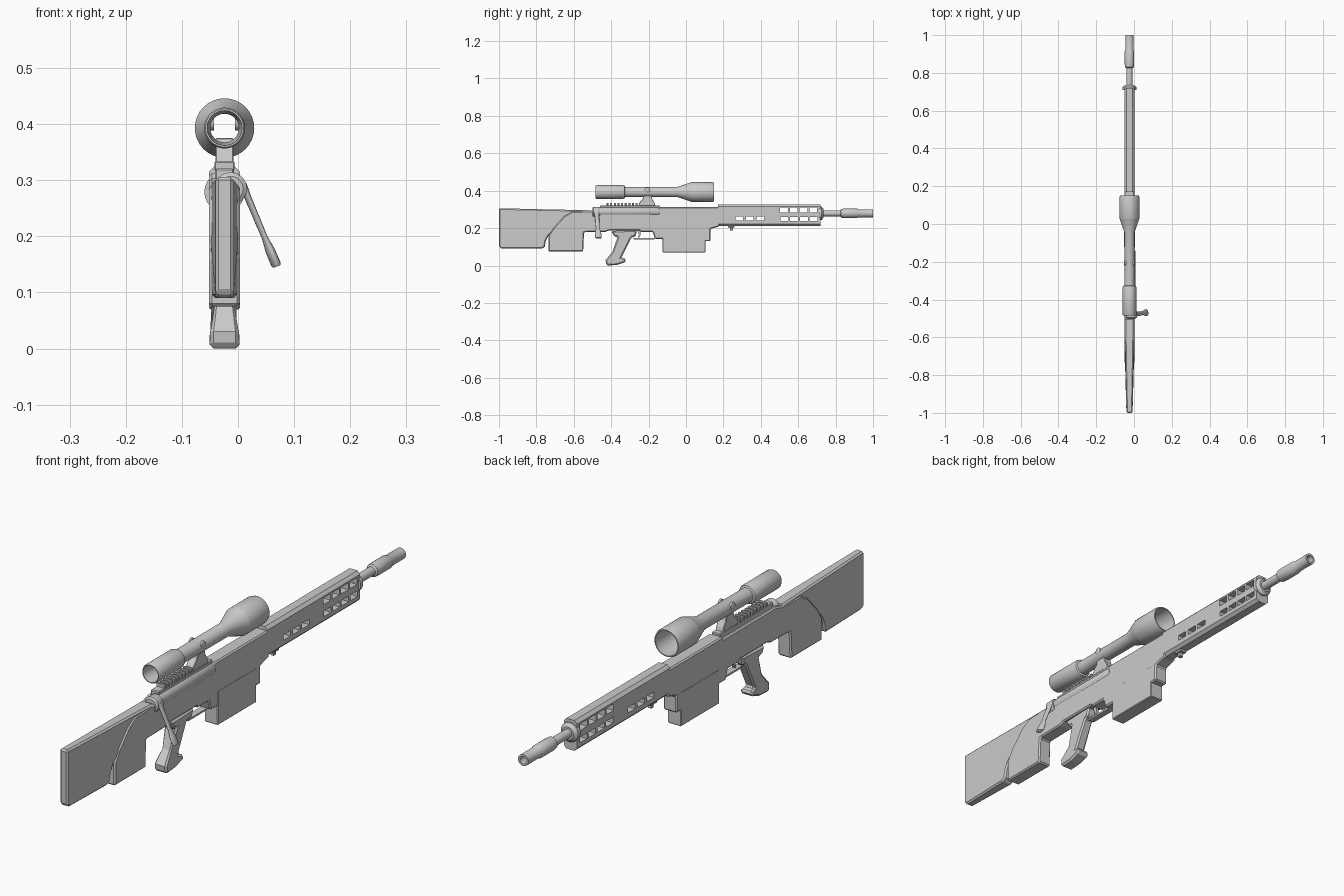
import bpy, bmesh, math
from mathutils import Vector

if "Cube" in bpy.data.objects:
    bpy.data.objects.remove(bpy.data.objects["Cube"])

CX = -0.024          # centre plane of the body
HW = 0.0275          # half width of the body


def finish(name, bm, bevel=0.0, smooth=False):
    bmesh.ops.recalc_face_normals(bm, faces=bm.faces)
    me = bpy.data.meshes.new(name)
    bm.to_mesh(me)
    bm.free()
    ob = bpy.data.objects.new(name, me)
    bpy.context.collection.objects.link(ob)
    if bevel:
        m = ob.modifiers.new("bevel", 'BEVEL')
        m.width, m.segments, m.limit_method = bevel, 1, 'ANGLE'
        m.angle_limit = math.radians(50)
    if smooth:
        bpy.context.view_layer.objects.active = ob
        ob.select_set(True)
        bpy.ops.object.shade_smooth_by_angle(angle=math.radians(35))
        ob.select_set(False)
    return ob


def slab(name, pts, hw, bevel=0.0, width=None, cx=CX):
    """Extrude a side (y, z) outline across x; width(y, z) scales it."""
    bm = bmesh.new()
    sides = []
    for s in (-1, 1):
        sides.append([bm.verts.new((cx + s * hw * (width(y, z) if width else 1), y, z)) for y, z in pts])
    bm.faces.new(sides[0])
    bm.faces.new(sides[1])
    n = len(pts)
    for i in range(n):
        j = (i + 1) % n
        bm.faces.new((sides[0][i], sides[0][j], sides[1][j], sides[1][i]))
    return finish(name, bm, bevel)


def box(name, y0, y1, z0, z1, hw, bevel=0.0, cx=CX):
    return slab(name, [(y0, z0), (y1, z0), (y1, z1), (y0, z1)], hw, bevel, cx=cx)


def lathe(name, prof, x=0.0, z=0.0, n=24, loop=False):
    """Spin (y, radius) points about the y axis; loop makes an open tube."""
    bm = bmesh.new()
    rings = [[bm.verts.new((x + r * math.cos(2 * math.pi * k / n), y,
                            z + r * math.sin(2 * math.pi * k / n))) for k in range(n)] for y, r in prof]
    for i in range(len(rings) if loop else len(rings) - 1):
        a, b = rings[i], rings[(i + 1) % len(rings)]
        for k in range(n):
            q = (k + 1) % n
            bm.faces.new((a[k], a[q], b[q], b[k]))
    if not loop:
        bm.faces.new(rings[0])
        bm.faces.new(rings[-1])
    return finish(name, bm, smooth=True)


# Butt stock, narrowing towards the rear
slab("stock", [(-1, .306), (-1, .1), (-.985, .09), (-.77, .09), (-.755, .1), (-.75, .13), (-.735, .16),
               (-.70, .19), (-.60, .2), (-.5, .2), (-.5, .295)], HW - .002, .006,
     lambda y, z: 1 - .36 * max(0, -.66 - y) / .34)

# Receiver with rear block and magazine well
slab("receiver", [(-.735, .075), (-.55, .075), (-.545, .178), (-.43, .18), (-.41, .188), (-.25, .188),
                  (-.24, .18), (-.178, .18), (-.165, .142), (-.125, .142), (-.12, .13), (.13, .13),
                  (.13, .195), (.18, .21), (.18, .312), (-.14, .312), (-.15, .303), (-.46, .303),
                  (-.5, .292), (-.61, .288), (-.65, .265), (-.71, .2), (-.735, .16)], HW, .005)
box("magazine", -.125, .104, .07, .2, HW + .0005, .003)

# Handguard, chamfered bar with through slots
bm = bmesh.new()
c, z0, z1 = .011, .212, .326
section = [(-HW + c, z0), (HW - c, z0), (HW, z0 + c), (HW, z1 - c),
           (HW - c, z1), (-HW + c, z1), (-HW, z1 - c), (-HW, z0 + c)]
ends = [[bm.verts.new((CX + x, y, z)) for x, z in section] for y in (.17, .72)]
for e in ends:
    bm.faces.new(e)
for i in range(8):
    j = (i + 1) % 8
    bm.faces.new((ends[0][i], ends[0][j], ends[1][j], ends[1][i]))
guard = finish("handguard", bm)

bm = bmesh.new()
slots = [(.505 + .052 * i, .284, .309) for i in range(4)]
slots += [(.507 + .052 * i, .238, .259) for i in range(4)]
slots += [(.266 + .056 * i, .241, .262) for i in range(3)]
for y, a, b in slots:
    r = bmesh.ops.create_cube(bm, size=1)
    bmesh.ops.scale(bm, vec=(.2, .042, b - a), verts=r["verts"])
    bmesh.ops.translate(bm, vec=(CX, y + .019, (a + b) / 2), verts=r["verts"])
cutter = finish("slot_cutter", bm)
cutter.hide_render = True
cutter.hide_viewport = True
cut = guard.modifiers.new("slots", 'BOOLEAN')
cut.object, cut.operation, cut.solver = cutter, 'DIFFERENCE', 'EXACT'

# Front stud and small rear step on the handguard
lathe("barrel_nut", [(.71, .036), (.725, .036), (.735, .024)], CX, .279)
box("stud", .235, .25, .187, .215, .008, .002)
box("stud_base", .225, .26, .203, .215, .014, .002)

# Barrel and hollow muzzle
lathe("barrel", [(.70, .0165), (.84, .0165)], CX, .279)
lathe("muzzle", [(.825, .016), (.83, .0235), (.845, .025), (.915, .025), (.922, .0215), (1, .0215),
                 (1, .014), (.93, .013), (.93, .001), (.83, .001)], CX, .279, loop=True)

# Pistol grip with flared foot
slab("grip", [(-.40, .185), (-.385, .155), (-.366, .152), (-.393, .075), (-.43, .03), (-.427, .004),
              (-.415, 0), (-.37, .003), (-.325, .018), (-.32, .034), (-.345, .043), (-.292, .15),
              (-.27, .155), (-.262, .19)], .0265, .007,
     lambda y, z: 1 if z < .04 or z > .15 else .8)

# Trigger and guard
slab("trigger_guard", [(-.285, .147), (-.278, .14), (-.17, .14), (-.16, .147)], .012)
slab("trigger", [(-.262, .19), (-.252, .165), (-.256, .15), (-.249, .15), (-.242, .166), (-.244, .19)], .005)

# Bolt body, collar and lever
BX, BZ = -.016, .287
lathe("bolt_body", [(-.47, .024), (-.145, .024), (-.14, .021)], BX, BZ)
lathe("bolt_collar", [(-.5, .022), (-.495, .029), (-.465, .029), (-.46, .026)], BX + .003, BZ - .002)
start, end = Vector((.008, -.478, .292)), Vector((.069, -.468, .147))
L = (end - start).length
lever = lathe("bolt_lever", [(0, .015), (L * .15, .012), (L * .65, .0105), (L * .8, .0165), (L * .97, .0175), (L, .015)],
              n=16)
lever.rotation_mode = 'QUATERNION'
lever.rotation_quaternion = (end - start).to_track_quat('Y', 'Z')
lever.location = start
lever.scale = (1, 1, .5)

# Top rail with teeth
box("rail_base", -.46, -.14, .298, .321, .017, .003)
for i in range(9):
    y = -.425 + i * .0195
    box(f"rail_tooth_{i + 1}", y, y + .011, .318, .334, .018, .002)

# Scope mount and clamp screws
slab("scope_mount", [(-.255, .318), (-.25, .335), (-.232, .355), (-.225, .375), (-.185, .375), (-.18, .355),
                     (-.168, .335), (-.162, .318)], .016, .002)
SZ = .393
for s in (-1, 1):
    screw = lathe(f"scope_knob_{'left' if s < 0 else 'right'}", [(0, .014), (.008, .014), (.010, .011)], n=16)
    screw.rotation_euler = (0, 0, -s * math.pi / 2)
    screw.location = (CX + s * .019, -.207, SZ + .01)

# Open scope tube with eyepiece and objective bell
lathe("scope", [(-.485, .034), (-.48, .0365), (-.335, .0365), (-.328, .034), (-.325, .027), (-.045, .027),
                (.025, .051), (.03, .053), (.14, .053), (.15, .050), (.15, .046), (.03, .046),
                (-.04, .0255), (-.40, .0255), (-.485, .031)], CX, SZ, n=32, loop=True)
